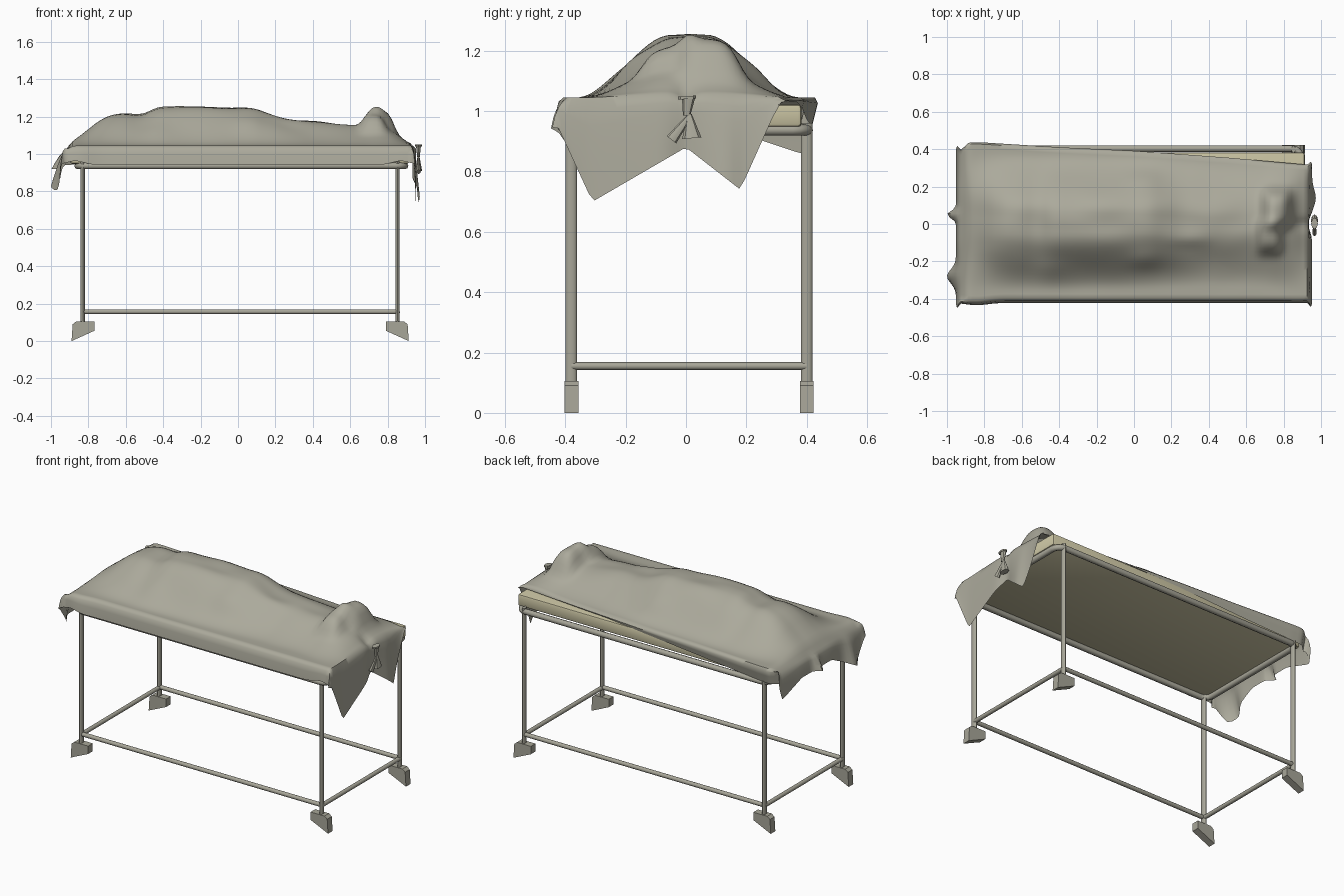
import bpy, bmesh, math
from mathutils import Vector, noise

cube = bpy.data.objects.get("Cube")
if cube:
    bpy.data.objects.remove(cube, do_unlink=True)


def material(name, color):
    m = bpy.data.materials.new(name)
    m.diffuse_color = (*color, 1)
    m.use_nodes = True
    m.node_tree.nodes["Principled BSDF"].inputs["Base Color"].default_value = (*color, 1)
    return m


sheet_grey = material("sheet grey", (0.41, 0.40, 0.33))
steel_grey = material("steel grey", (0.39, 0.38, 0.315))
cream = material("mattress cream", (0.60, 0.56, 0.37))


def add_object(name, bm, mat, smooth=None):
    bmesh.ops.recalc_face_normals(bm, faces=bm.faces)
    mesh = bpy.data.meshes.new(name)
    bm.to_mesh(mesh)
    bm.free()
    mesh.materials.append(mat)
    ob = bpy.data.objects.new(name, mesh)
    bpy.context.collection.objects.link(ob)
    if smooth:
        bpy.ops.object.select_all(action="DESELECT")
        ob.select_set(True)
        bpy.context.view_layer.objects.active = ob
        bpy.ops.object.shade_smooth_by_angle(angle=math.radians(smooth))
    return ob


def interp(points, t):
    if t <= points[0][0]:
        return points[0][1]
    for (a, p), (b, q) in zip(points, points[1:]):
        if t <= b:
            return p + (q - p) * (t - a) / (b - a)
    return points[-1][1]


def tube(name, start, end, rx, ry):
    a, b = Vector(start), Vector(end)
    bm = bmesh.new()
    bmesh.ops.create_cone(bm, cap_ends=True, segments=12, radius1=1, radius2=1, depth=(b - a).length)
    bmesh.ops.scale(bm, vec=(rx, ry, 1), verts=bm.verts)
    ob = add_object(name, bm, steel_grey, 40)
    ob.location = (a + b) / 2
    ob.rotation_euler = (b - a).to_track_quat("Z", "Y").to_euler()


# Legs and wedge feet at the four corners
LEG_X = (-0.83, 0.853)
LEG_Y = (-0.38, 0.40)
foot_profile = [(0.06, 0), (0.054, 0.09), (0.035, 0.105), (-0.062, 0.105), (-0.062, 0.055)]
for x in LEG_X:
    for y in LEG_Y:
        label = ("left" if x > 0 else "right") + ("_back" if y > 0 else "_front")
        tube(label + "_leg", (x, y, 0.10), (x, y, 0.96), 0.011, 0.019)
        side = 1 if x > 0 else -1
        bm = bmesh.new()
        face = bm.faces.new([bm.verts.new((x + side * px, y - 0.023, pz)) for px, pz in foot_profile])
        new = bmesh.ops.extrude_face_region(bm, geom=[face])["geom"]
        bmesh.ops.translate(bm, vec=(0, 0.046, 0), verts=[v for v in new if isinstance(v, bmesh.types.BMVert)])
        add_object(label + "_foot", bm, steel_grey)

# Lower rails
for y in LEG_Y:
    tube("lower_long_rail", (LEG_X[0], y, 0.157), (LEG_X[1], y, 0.157), 0.013, 0.013)
for x in LEG_X:
    tube("lower_end_rail", (x, LEG_Y[0], 0.155), (x, LEG_Y[1], 0.155), 0.013, 0.013)

# Rounded top frame
curve = bpy.data.curves.new("top_frame", "CURVE")
curve.dimensions = "3D"
curve.bevel_depth = 0.018
curve.bevel_resolution = 2
path = []
for i, (sx, sy) in enumerate([(1, 1), (-1, 1), (-1, -1), (1, -1)]):
    for k in range(5):
        a = math.pi / 2 * (i + k / 4)
        path.append((0.018 + sx * 0.825 + 0.05 * math.cos(a), 0.008 + sy * 0.345 + 0.05 * math.sin(a), 0.937))
spline = curve.splines.new("POLY")
spline.points.add(len(path) - 1)
for p, co in zip(spline.points, path):
    p.co = (*co, 1)
spline.use_cyclic_u = True
curve.materials.append(steel_grey)
bpy.context.collection.objects.link(bpy.data.objects.new("top_frame", curve))

# Mattress
bm = bmesh.new()
bmesh.ops.create_cube(bm, size=1)
bmesh.ops.scale(bm, vec=(1.81, 0.765, 0.075), verts=bm.verts)
bmesh.ops.translate(bm, vec=(0.008, 0, 0.985), verts=bm.verts)
bmesh.ops.bevel(bm, geom=bm.edges[:], offset=0.012, segments=2, affect="EDGES", profile=0.5)
add_object("mattress", bm, cream, 40)

# Draped sheet: ridge heights along the body and edges of the cloth
BASE = 1.045
ridge = [(-0.93, 1.045), (-0.88, 1.07), (-0.8, 1.13), (-0.73, 1.185), (-0.65, 1.213), (-0.58, 1.215),
         (-0.52, 1.205), (-0.43, 1.25), (-0.1, 1.25), (0.08, 1.245), (0.25, 1.19), (0.4, 1.172),
         (0.65, 1.15), (0.76, 1.15), (0.85, 1.11), (0.93, 1.045)]
half_width = [(-0.9, 0.37), (-0.5, 0.37), (0.1, 0.36), (0.4, 0.34), (0.7, 0.35), (0.9, 0.38)]
back_y = [(-0.93, 0.395), (-0.88, 0.44), (-0.8, 0.438), (-0.4, 0.412), (0, 0.392), (0.5, 0.355), (0.95, 0.315)]
back_z = [(-0.93, 0.94), (-0.5, 0.97), (0, 1.01), (0.3, 1.03), (0.9, 1.035)]
left_hem = [(-0.43, 0.96), (-0.31, 0.70), (0, 0.88), (0.18, 0.74), (0.31, 1.03)]
right_hem = [(-0.43, 0.94), (-0.33, 0.80), (-0.2, 0.87), (-0.1, 0.92), (0.2, 0.92), (0.38, 0.86)]
# Each bump: x, y, height, spread in x, spread in y, sharpness of its shoulders
bumps = [(0.765, 0.085, 0.095, 0.075, 0.10, 4), (0.725, -0.065, 0.06, 0.065, 0.09, 4),
         (0.91, 0.0, -0.02, 0.06, 0.03, 2),
         (0.05, -0.19, 0.015, 0.09, 0.05, 2), (0.3, -0.08, 0.012, 0.12, 0.04, 2),
         (-0.45, -0.24, 0.01, 0.1, 0.06, 2), (0.05, 0.24, 0.015, 0.1, 0.05, 2)]


def body_height(x, y):
    t = (interp(half_width, x) - abs(y - 0.01)) / 0.31
    t = min(1, max(0, t))
    h = sum(interp(ridge, x + d) for d in (-0.03, 0, 0.03)) / 3 - BASE
    z = BASE + h * t * t * (3 - 2 * t)
    for bx, by, amp, sx, sy, power in bumps:
        z += amp * math.exp(-abs((x - bx) / sx) ** power - abs((y - by) / sy) ** power)
    fold = noise.noise(Vector((x * 5, y * 8, 0.3)))
    return z + 0.012 * fold * max(0, 1 - abs(y) / 0.4) * max(0, 1 - abs(x) ** 6)


ROWS, COLS, DROP = 38, 90, 6


def top_point(x, j):
    """Point on the sheet before the ends hang; j below 0 or above ROWS is a side drop."""
    front = -0.395 - 0.012 * math.exp(-((x + 0.84) / 0.08) ** 2)
    edge = interp(back_y, x)
    if j < 0:
        t = -j / 3
        low = 0.943 + 0.02 * math.exp(-((abs(x) - 0.87) / 0.06) ** 2)
        return Vector((x, front - 0.027 * math.sqrt(t), 1.04 + (low - 1.04) * t * t))
    if j > ROWS:
        t = (j - ROWS) / 3
        drop = max(0, 1.037 - interp(back_z, x))
        return Vector((x, edge - drop * 0.25 * t * t, 1.037 - drop * t * t))
    y = front + (edge - 0.012 - front) * j / ROWS
    head_round = 0.035 * (max(0, -x - 0.87) / 0.055) ** 2
    return Vector((x, y, body_height(x, y) - head_round))


def sheet_point(i, j):
    if 0 <= i <= COLS:
        return top_point(-0.925 + 1.85 * i / COLS, j)
    left = i > COLS
    side = 1 if left else -1
    t = ((i - COLS) if left else -i) / DROP
    p = top_point(side * 0.925, j)
    hem = min(interp(left_hem if left else right_hem, p.y), p.z - 0.002)
    # Ends hang almost straight, with a few narrow flared tabs
    out = 0.027 * math.sqrt(t)
    if left:
        out += 0.02 * t * math.exp(-((p.y - 0.14) / 0.06) ** 2)
        out -= 0.02 * t * math.exp(-(p.y / 0.05) ** 2)
    else:
        out += 0.048 * t * (math.exp(-((p.y + 0.28) / 0.05) ** 2) + math.exp(-((p.y - 0.05) / 0.025) ** 2))
    p.z += (hem - p.z) * t ** 1.15
    p.x += side * out
    # Corners swing outward as they fall
    if abs(p.y) > 0.3:
        p.y *= 1 + 0.05 * math.sin(math.pi * t)
    return p


bm = bmesh.new()
grid = [[bm.verts.new(sheet_point(i, j)) for j in range(-3, ROWS + 4)] for i in range(-DROP, COLS + DROP + 1)]
for a, b in zip(grid, grid[1:]):
    for k in range(len(a) - 1):
        bm.faces.new((a[k], b[k], b[k + 1], a[k + 1]))
add_object("draped_sheet", bm, sheet_grey, 60)

# Gathered cloth at the foot end: pinched fold, thin tie and two flared tails
for name, y, z, r_low, r_high, depth, tilt in [
        ("gather_tie", 0.003, 1.045, 0.03, 0.03, 0.01, 0.05),
        ("gather_fold", 0.005, 1.015, 0.012, 0.022, 0.06, -0.1),
        ("gather_front_tail", -0.018, 0.945, 0.02, 0.008, 0.10, -0.65),
        ("gather_back_tail", 0.015, 0.95, 0.032, 0.008, 0.08, 0.1)]:
    bm = bmesh.new()
    bmesh.ops.create_cone(bm, cap_ends=True, segments=8, radius1=r_low, radius2=r_high, depth=depth)
    bmesh.ops.scale(bm, vec=(0.6, 1, 1), verts=bm.verts)
    ob = add_object(name, bm, sheet_grey, 30)
    ob.location = (0.965, y, z)
    ob.rotation_euler = (tilt, 0, 0)
